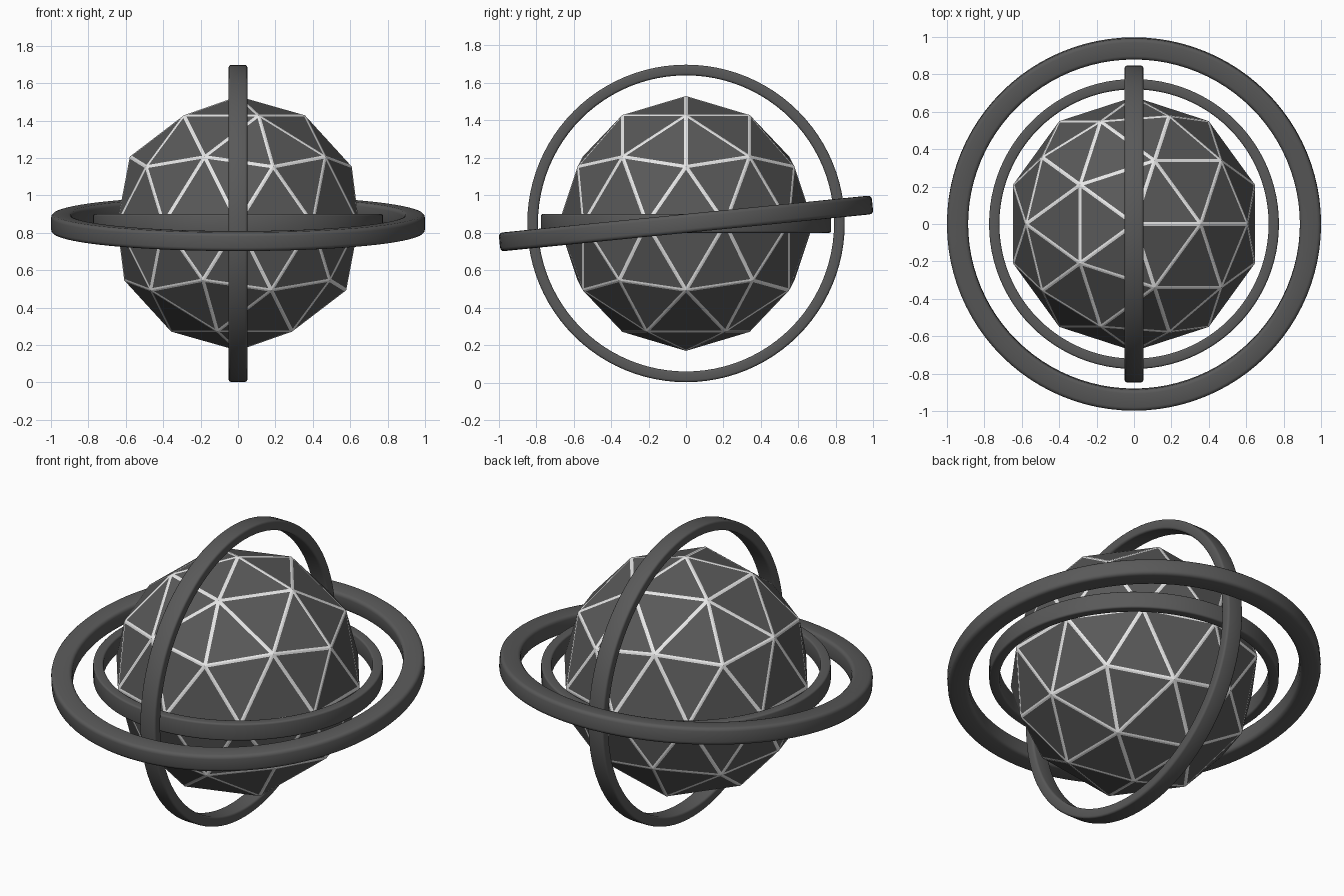
import bpy, bmesh, math
from mathutils import Matrix, Vector

if "Cube" in bpy.data.objects:
    bpy.data.objects.remove(bpy.data.objects["Cube"])

CENTRE = Vector((0, 0, 0.85))


def material(name, value):
    mat = bpy.data.materials.new(name)
    mat.diffuse_color = (value, value, value, 1)
    mat.use_nodes = True
    mat.node_tree.nodes["Principled BSDF"].inputs["Base Color"].default_value = mat.diffuse_color
    return mat


charcoal = material("charcoal", 0.10)
pale_grey = material("pale_grey", 0.80)


def add_object(name, bm, mats):
    mesh = bpy.data.meshes.new(name)
    bm.to_mesh(mesh)
    bm.free()
    for mat in mats:
        mesh.materials.append(mat)
    obj = bpy.data.objects.new(name, mesh)
    bpy.context.collection.objects.link(obj)
    return obj


def ring(name, outer, inner, height, round_r, axis="X", tilt=0.0, segments=96):
    """Band with a rounded rectangular section, swept around z then tilted."""
    profile = []
    half = height / 2 - round_r
    corners = [(outer - round_r, half, 0), (inner + round_r, half, 90),
               (inner + round_r, -half, 180), (outer - round_r, -half, 270)]
    for r, z, start in corners:
        for step in range(4):
            a = math.radians(start + step * 30)
            profile.append((r + round_r * math.cos(a), z + round_r * math.sin(a)))
    bm = bmesh.new()
    loops = []
    for i in range(segments):
        a = math.tau * i / segments
        loops.append([bm.verts.new((r * math.cos(a), r * math.sin(a), z)) for r, z in profile])
    n = len(profile)
    for i in range(segments):
        here, there = loops[i], loops[(i + 1) % segments]
        for j in range(n):
            k = (j + 1) % n
            bm.faces.new((here[j], there[j], there[k], here[k]))
    bmesh.ops.recalc_face_normals(bm, faces=bm.faces)
    bm.transform(Matrix.Translation(CENTRE) @ Matrix.Rotation(tilt, 4, axis))
    obj = add_object(name, bm, [charcoal])
    bpy.ops.object.select_all(action="DESELECT")
    obj.select_set(True)
    bpy.context.view_layer.objects.active = obj
    bpy.ops.object.shade_smooth_by_angle(angle=math.radians(40))
    return obj


# Faceted core: dark triangular panels with pale seams along every edge
bm = bmesh.new()
bmesh.ops.create_icosphere(bm, subdivisions=2, radius=0.68)
seams = bmesh.ops.inset_individual(bm, faces=bm.faces[:], thickness=0.01, use_even_offset=True)
for face in seams["faces"]:
    face.material_index = 1
bm.transform(Matrix.Translation(CENTRE))
add_object("faceted_core", bm, [charcoal, pale_grey])

# Surrounding rings
ring("inner_ring", 0.775, 0.72, 0.10, 0.010)
ring("upright_ring", 0.847, 0.79, 0.10, 0.012, axis="Y", tilt=math.pi / 2)
ring("outer_ring", 1.0, 0.887, 0.10, 0.020, axis="X", tilt=0.1)
